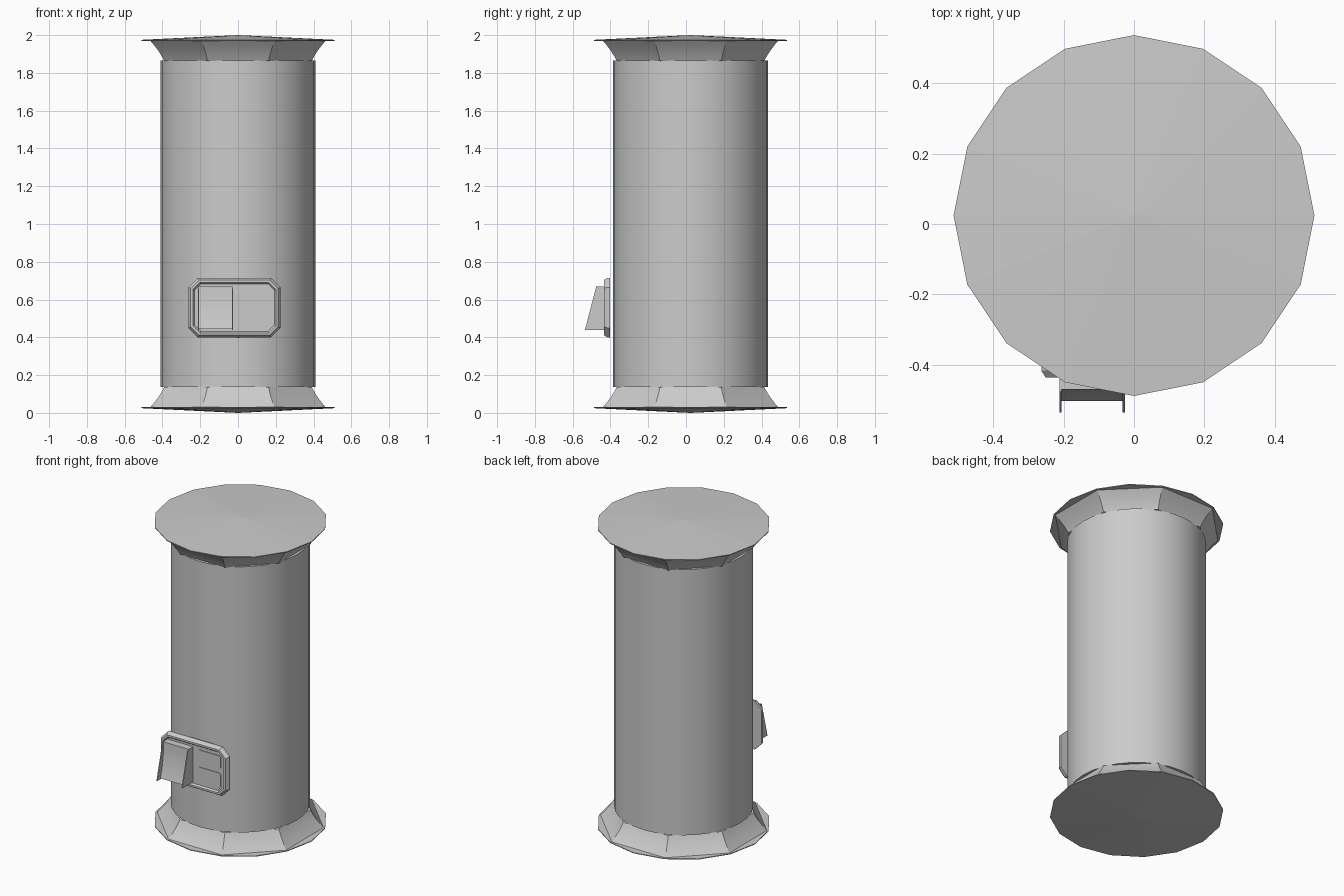
import bpy, bmesh, math
from mathutils import Vector

cube = bpy.data.objects.get("Cube")
if cube:
    bpy.data.objects.remove(cube, do_unlink=True)

grey = bpy.data.materials.new("plain_grey")
grey.use_nodes = True
COLOUR = (0.6, 0.6, 0.6, 1)
grey.diffuse_color = COLOUR
grey.node_tree.nodes["Principled BSDF"].inputs["Base Color"].default_value = COLOUR
CY = 0.024  # depth of the column axis


def finish(name, bm, smooth=None):
    bmesh.ops.recalc_face_normals(bm, faces=bm.faces)
    mesh = bpy.data.meshes.new(name)
    bm.to_mesh(mesh)
    bm.free()
    mesh.materials.append(grey)
    obj = bpy.data.objects.new(name, mesh)
    bpy.context.collection.objects.link(obj)
    if smooth:
        bpy.ops.object.select_all(action='DESELECT')
        obj.select_set(True)
        bpy.context.view_layer.objects.active = obj
        bpy.ops.object.shade_smooth_by_angle(angle=math.radians(smooth))
    return obj


def loft(bm, rings, cap_start=False, cap_end=False):
    """Bridge closed loops of points with quads."""
    loops = [[bm.verts.new(p) for p in ring] for ring in rings]
    for a, b in zip(loops, loops[1:]):
        for i in range(len(a)):
            j = (i + 1) % len(a)
            bm.faces.new((a[i], a[j], b[j], b[i]))
    if cap_start:
        bm.faces.new(loops[0])
    if cap_end:
        bm.faces.new(loops[-1])


def circle(r, z, sides, turn=0.0):
    angles = [(i + turn) * math.tau / sides for i in range(sides)]
    return [Vector((r * math.cos(a), CY + r * math.sin(a), z)) for a in angles]


def lathe(name, profile, sides, turn=0.0, caps=(False, False), smooth=None):
    bm = bmesh.new()
    loft(bm, [circle(r, z, sides, turn) for r, z in profile], *caps)
    return finish(name, bm, smooth)


def octagon(x0, x1, z0, z1, cut, y):
    """Rectangle with chamfered corners, facing the front."""
    pts = [(x0 + cut, z0), (x1 - cut, z0), (x1, z0 + cut), (x1, z1 - cut),
           (x1 - cut, z1), (x0 + cut, z1), (x0, z1 - cut), (x0, z0 + cut)]
    return [Vector((x, y, z)) for x, z in pts]


# Column
lathe("column", [(0.41, 0.138), (0.41, 1.865)], 32, caps=(True, True), smooth=30)

# Eight-sided flared collars and shallow conical end discs
collar = [(0.422, 0.138), (0.435, 0.115), (0.455, 0.085), (0.482, 0.052), (0.502, 0.03)]
for label, place in (("base", lambda z: z), ("top", lambda z: 2 - z)):
    lathe(label + "_collar", [(r, place(z)) for r, z in collar], 8, 0.5, smooth=30)
    lathe(label + "_disc", [(0.3, place(0.03)), (0.512, place(0.03)),
                            (0.512, place(0.025)), (0.002, place(0.0))],
          16, caps=(True, True))

# Control panel: bevelled plate with a raised border and sunken face
bm = bmesh.new()
steps = [(0, -0.402), (0, -0.416), (0.012, -0.435), (0.024, -0.435), (0.032, -0.424)]
loft(bm, [octagon(-0.263 + d, 0.225 - d, 0.4 + d, 0.715 - d, 0.05 - d * 0.5, y)
          for d, y in steps], True, True)
finish("panel", bm)

# Two low pads on the right half of the panel
for label, low, high in (("upper_pad", 0.578, 0.662), ("lower_pad", 0.45, 0.55)):
    bm = bmesh.new()
    loft(bm, [octagon(0.005, 0.175, low, high, 0.012, y) for y in (-0.422, -0.428)],
         True, True)
    finish(label, bm)

# Chute cheeks: thin tapered side plates
for label, x in (("right_cheek", -0.212), ("left_cheek", -0.032)):
    side = [(-0.422, 0.44), (-0.535, 0.44), (-0.475, 0.67), (-0.422, 0.67)]
    bm = bmesh.new()
    loft(bm, [[Vector((x + d, y, z)) for y, z in side] for d in (0, 0.006)], True, True)
    finish(label, bm)

# Curved chute face between the cheeks
bm = bmesh.new()
face = [(-0.422, 0.67), (-0.47, 0.67)]
for i in range(1, 7):
    t = i / 6
    face.append((-0.47 - 0.032 * t ** 2, 0.665 - 0.22 * t))
face.append((-0.422, 0.445))
loft(bm, [[Vector((x, y, z)) for y, z in face] for x in (-0.206, -0.032)], True, True)
finish("chute_face", bm, 30)
